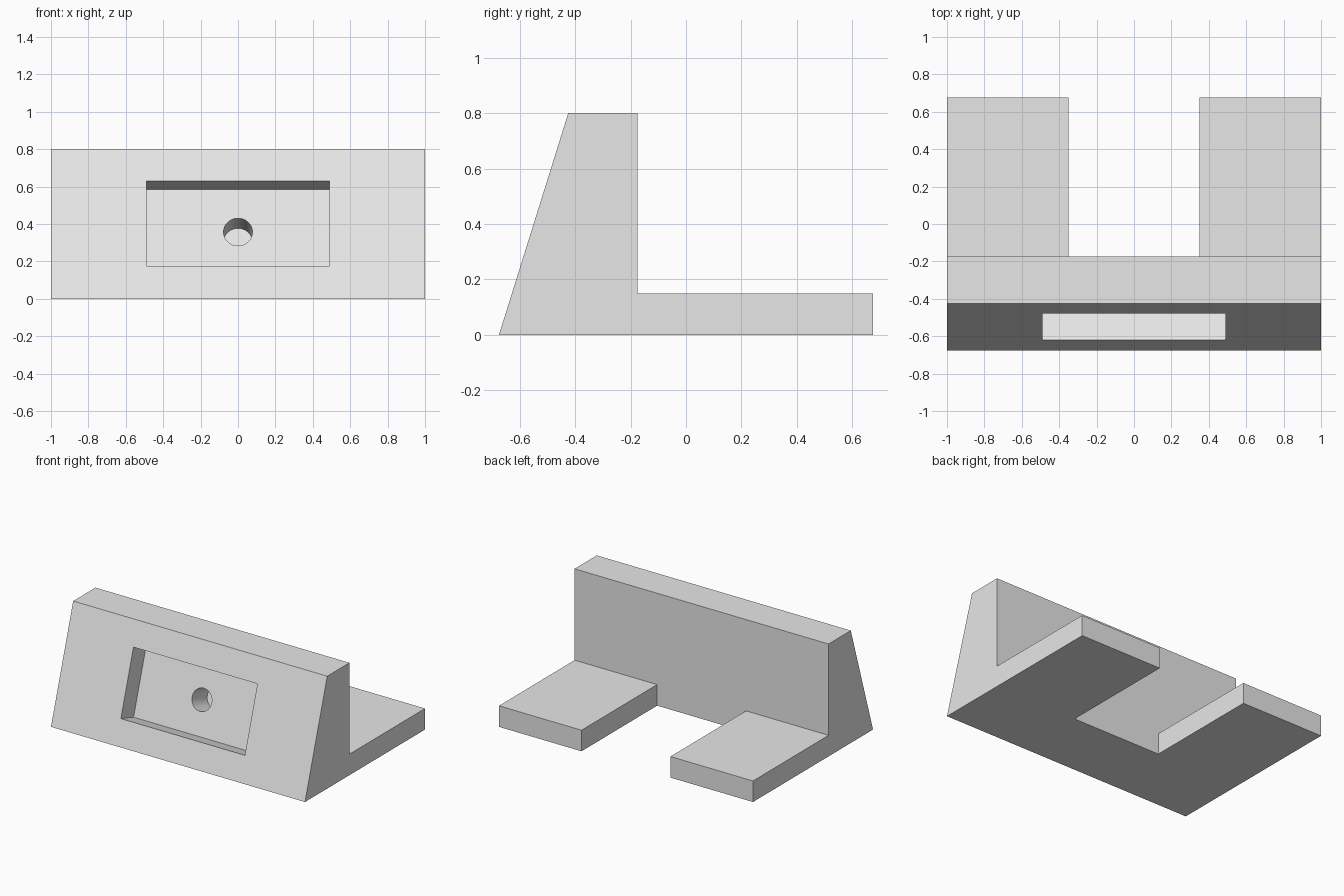
import bpy
import bmesh
from math import atan2
from mathutils import Matrix, Vector

if "Cube" in bpy.data.objects:
    bpy.data.objects.remove(bpy.data.objects["Cube"], do_unlink=True)

grey = bpy.data.materials.new("light grey")
grey.use_nodes = True
colour = (0.8, 0.8, 0.8, 1)
grey.diffuse_color = colour
grey.node_tree.nodes["Principled BSDF"].inputs["Base Color"].default_value = colour

FRONT, WALL_BACK, TOP_FRONT = -0.675, -0.175, -0.425
HEIGHT, FOOT_HEIGHT = 0.8, 0.15
POCKET_DEPTH, HOLE_DEPTH, HOLE_RADIUS = 0.15, 0.18, 0.077


def add_object(name, bm):
    bmesh.ops.recalc_face_normals(bm, faces=bm.faces)
    mesh = bpy.data.meshes.new(name)
    bm.to_mesh(mesh)
    bm.free()
    mesh.materials.append(grey)
    obj = bpy.data.objects.new(name, mesh)
    bpy.context.collection.objects.link(obj)
    return obj


def box(name, size, matrix):
    bm = bmesh.new()
    bmesh.ops.create_cube(bm, size=1, matrix=matrix @ Matrix.Diagonal((*size, 1)))
    return add_object(name, bm)


def cut(obj, cutter):
    cutter.hide_render = True
    mod = obj.modifiers.new(cutter.name, "BOOLEAN")
    mod.operation = "DIFFERENCE"
    mod.solver = "EXACT"
    mod.object = cutter
    bpy.context.view_layer.objects.active = obj
    bpy.ops.object.modifier_apply(modifier=mod.name)
    bpy.data.objects.remove(cutter, do_unlink=True)


# Bracket body: side profile swept across the width
profile = [(FRONT, 0), (-FRONT, 0), (-FRONT, FOOT_HEIGHT),
           (WALL_BACK, FOOT_HEIGHT), (WALL_BACK, HEIGHT), (TOP_FRONT, HEIGHT)]
bm = bmesh.new()
side = bm.faces.new([bm.verts.new((-1, y, z)) for y, z in profile])
swept = bmesh.ops.extrude_face_region(bm, geom=[side])["geom"]
bmesh.ops.translate(bm, vec=(2, 0, 0),
                    verts=[v for v in swept if isinstance(v, bmesh.types.BMVert)])
bracket = add_object("bracket_body", bm)

# Gap that leaves two feet behind the wall
gap_length = 1
cut(bracket, box("foot_gap", (0.7, gap_length, 0.5),
                 Matrix.Translation((0, WALL_BACK + gap_length / 2, 0.1))))

# Frame on the sloped face: local y points into the wall, square to the slope
lean = atan2(TOP_FRONT - FRONT, HEIGHT)
mid_z = 0.402
mid = Vector((0, FRONT + (TOP_FRONT - FRONT) * mid_z / HEIGHT, mid_z))
slope = Matrix.Translation(mid) @ Matrix.Rotation(-lean, 4, "X")

# Rectangular pocket
cut(bracket, box("pocket", (0.976, POCKET_DEPTH * 2, 0.476), slope))

# Blind round hole in the pocket floor
bm = bmesh.new()
start = POCKET_DEPTH / 2
end = POCKET_DEPTH + HOLE_DEPTH
bmesh.ops.create_cone(
    bm, cap_ends=True, segments=48, radius1=HOLE_RADIUS, radius2=HOLE_RADIUS,
    depth=end - start,
    matrix=slope @ Matrix.Translation((0, (start + end) / 2, 0))
    @ Matrix.Rotation(atan2(1, 0), 4, "X"))
cut(bracket, add_object("hole", bm))

# Round the hole's shading, keep every edge crisp
bpy.ops.object.select_all(action="DESELECT")
bracket.select_set(True)
bpy.context.view_layer.objects.active = bracket
bpy.ops.object.shade_smooth_by_angle(angle=0.5)
